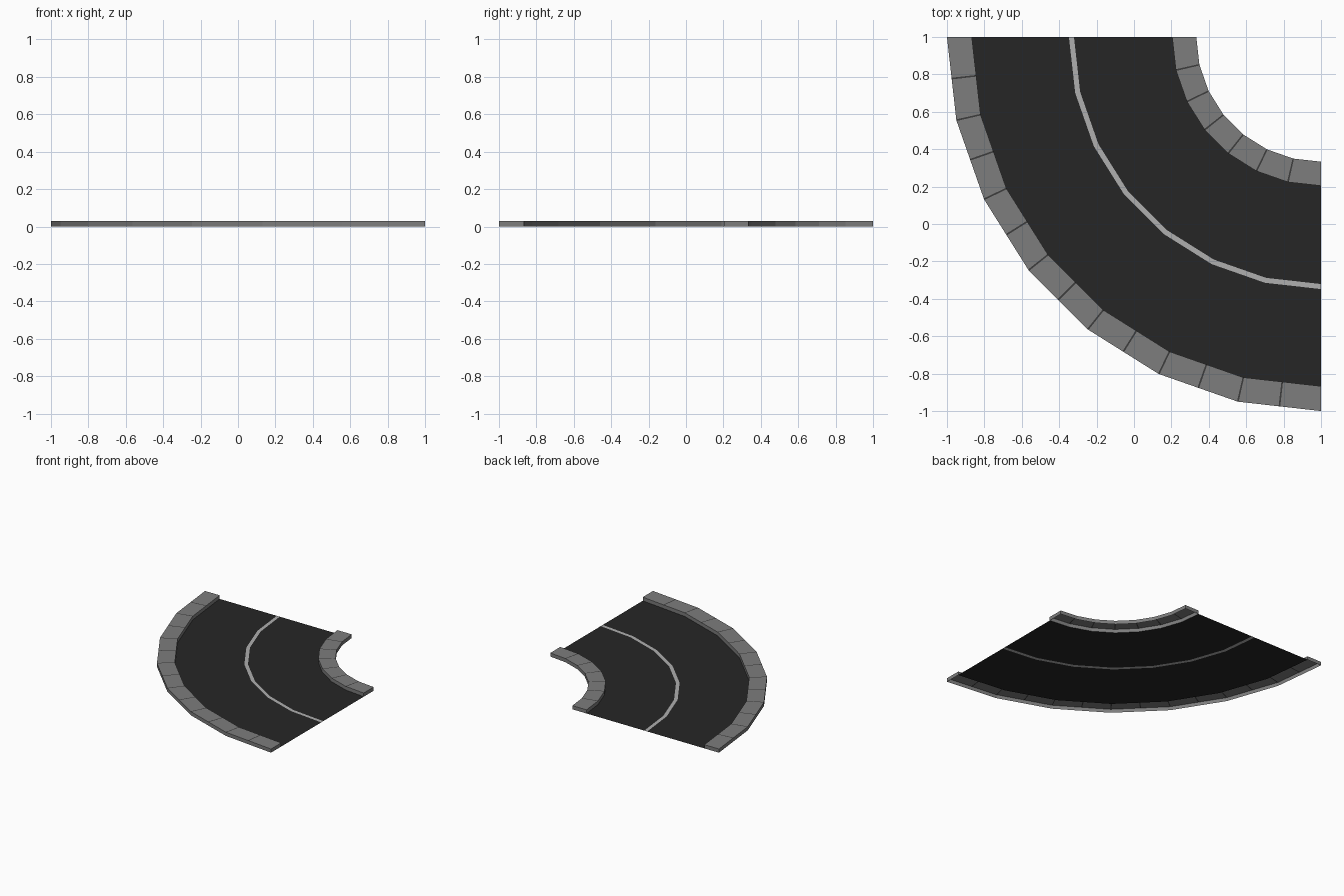
import bpy, bmesh
from math import cos, sin, pi

if "Cube" in bpy.data.objects:
    bpy.data.objects.remove(bpy.data.objects["Cube"])

SEGS = 7              # straight facets in the quarter turn
CX, CY = 1.0, 1.0     # centre of the bend
KERB_H = 0.03


def material(name, v):
    m = bpy.data.materials.new(name)
    m.diffuse_color = (v, v, v, 1)
    m.use_nodes = True
    m.node_tree.nodes["Principled BSDF"].inputs["Base Color"].default_value = m.diffuse_color
    return m


ASPHALT = material("asphalt", 0.019)
PAINT = material("line_paint", 0.43)
STONE = material("kerb_stone", 0.205)
JOINT = material("kerb_joint", 0.045)


def point(r, u, z):
    """Point on the faceted arc of radius r; u counts facets from 0 to SEGS."""
    i = min(int(u), SEGS - 1)
    t = u - i
    a, b = (pi + k * pi / 2 / SEGS for k in (i, i + 1))
    return (CX + r * (cos(a) * (1 - t) + cos(b) * t),
            CY + r * (sin(a) * (1 - t) + sin(b) * t), z)


def sweep(name, profile, stations, mats, mat_of, caps=False):
    """Sweep an open (radius, z) profile along the bend."""
    bm = bmesh.new()
    rings = [[bm.verts.new(point(r, u, z)) for r, z in profile] for u in stations]
    for k in range(len(rings) - 1):
        mid = (stations[k] + stations[k + 1]) / 2
        for j in range(len(profile) - 1):
            f = bm.faces.new((rings[k][j], rings[k + 1][j],
                              rings[k + 1][j + 1], rings[k][j + 1]))
            f.material_index = mat_of(j, mid)
    if caps:
        bm.faces.new(rings[0])
        bm.faces.new(rings[-1][::-1])
    me = bpy.data.meshes.new(name)
    bm.to_mesh(me)
    bm.free()
    for m in mats:
        me.materials.append(m)
    ob = bpy.data.objects.new(name, me)
    bpy.context.collection.objects.link(ob)
    return ob


def kerb(name, r_in, r_out, per_seg):
    """Open-bottomed kerb with thin dark joints set into its top."""
    half = 0.0045 / (r_out * pi / 2 / SEGS)
    joints = [k / per_seg for k in range(1, SEGS * per_seg)]
    stations = sorted({float(i) for i in range(SEGS + 1)}
                      | {j + s * half for j in joints for s in (-1, 1)})
    profile = [(r_out, 0), (r_out, KERB_H), (r_in, KERB_H), (r_in, 0)]

    def mat_of(j, u):
        return int(j == 1 and any(abs(u - q) < half for q in joints))

    sweep(name, profile, stations, (STONE, JOINT), mat_of, caps=True)


# road sheet with the painted centre line set into it
sweep("road_surface", [(1.867, 0), (1.348, 0), (1.321, 0), (0.796, 0)],
      [float(i) for i in range(SEGS + 1)], (ASPHALT, PAINT),
      lambda j, u: int(j == 1))

# kerbs along both edges
kerb("outer_kerb", 1.867, 2.0, 2)
kerb("inner_kerb", 0.667, 0.796, 1)
